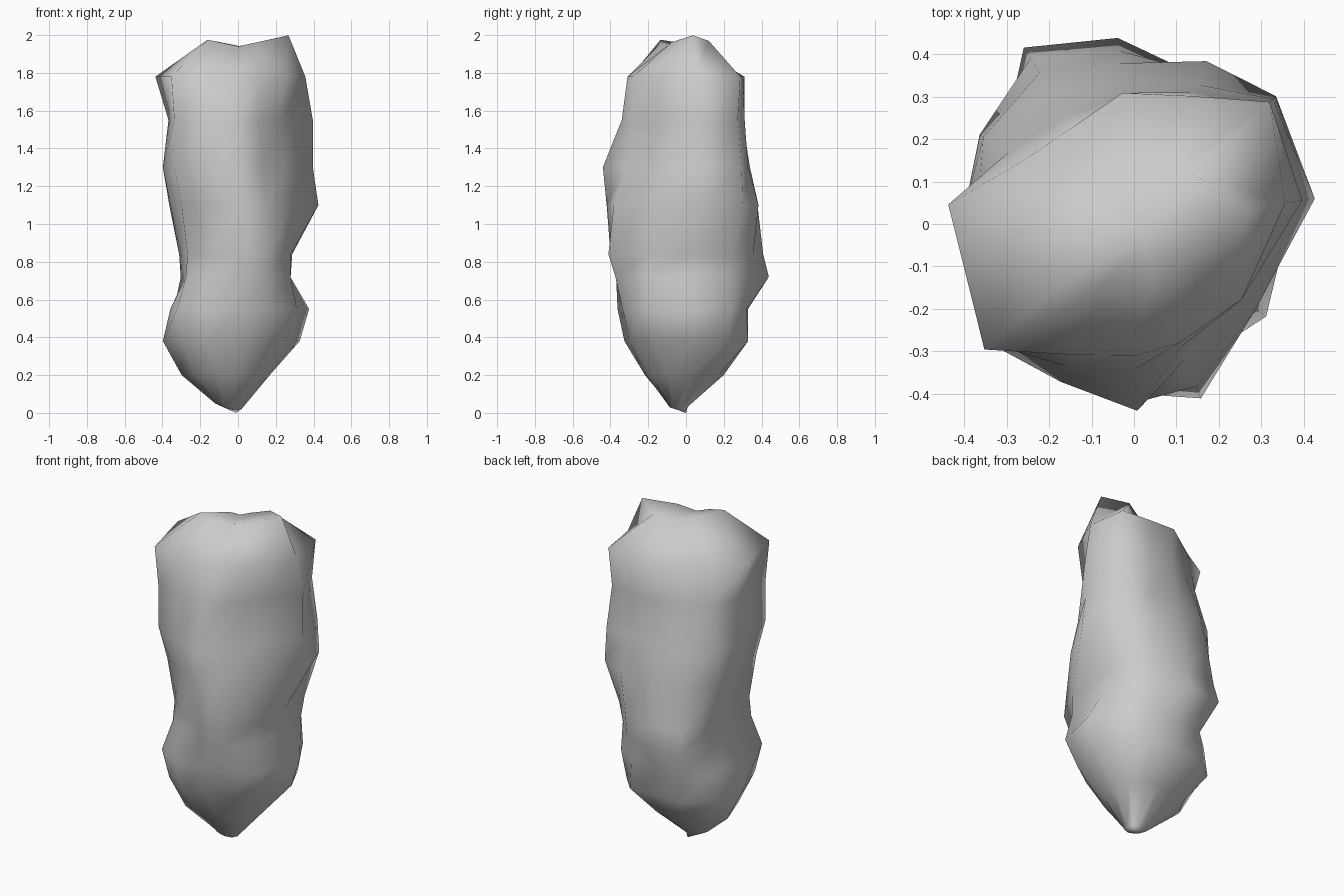
import bpy, bmesh
from math import sin, cos, radians

if "Cube" in bpy.data.objects:
    bpy.data.objects.remove(bpy.data.objects["Cube"])

# Directions of the boulder's main ridges and hollows, in degrees from +x
ANGLES = [radians(d) for d in (8, 42, 66, 95, 122, 150, 174, 220, 245, 271, 291, 325)]
SIDES = len(ANGLES)
# Cross-sections: height, then radius (in hundredths) in each direction
SECTIONS = [
    (0.20, (17, 18, 19, 20, 22, 27, 30, 29, 24, 21, 19, 17)),
    (0.38, (33, 33, 36, 33, 38, 41, 40, 38, 36, 30, 30, 31)),
    (0.55, (38, 36, 35, 33, 38, 39, 36, 42, 40, 34, 36, 38)),
    (0.72, (28, 35, 38, 44, 49, 35, 28, 36, 36, 37, 40, 34)),
    (0.84, (29, 37, 39, 41, 46, 36, 30, 35, 36, 40, 44, 34)),
    (1.10, (43, 45, 42, 38, 42, 42, 36, 39, 37, 42, 41, 35)),
    (1.30, (40, 44, 36, 34, 38, 41, 40, 44, 41, 44, 34, 31)),
    (1.55, (40, 41, 34, 30, 30, 34, 37, 44, 37, 34, 31, 26)),
    (1.78, (36, 43, 33, 31, 27, 30, 44, 46, 34, 31, 30, 31)),
    (1.94, (27, 18, 8, 4, 3, 4, 6, 21, 15, 10, 10, 13)),
]

bm = bmesh.new()

# Blunt foot just above the lowest point
rings = [[bm.verts.new((-0.05 + 0.07 * cos(a), -0.04 + 0.05 * sin(a), 0.035 - 0.014 * cos(a)))
          for a in ANGLES]]

# Body rings; the crest ring rises to a peak at each end
for z, radii in SECTIONS:
    rise = 0.22 if z > 1.9 else 0.0
    ring = []
    for a, r in zip(ANGLES, radii):
        x, y = r / 100 * cos(a), r / 100 * sin(a)
        ring.append(bm.verts.new((x, y, z + rise * abs(x))))
    rings.append(ring)

# Skin between rings
for low, high in zip(rings, rings[1:]):
    for i in range(SIDES):
        j = (i + 1) % SIDES
        bm.faces.new((low[i], low[j], high[j], high[i]))

# Bottom tip and shallow dip in the crest
tip = bm.verts.new((-0.01, 0.0, 0.0))
dip = bm.verts.new((0.02, -0.03, 1.94))
for i in range(SIDES):
    j = (i + 1) % SIDES
    bm.faces.new((tip, rings[0][j], rings[0][i]))
    bm.faces.new((dip, rings[-1][i], rings[-1][j]))

bmesh.ops.recalc_face_normals(bm, faces=bm.faces)
for f in bm.faces:
    f.smooth = True

mesh = bpy.data.meshes.new("boulder")
bm.to_mesh(mesh)
bm.free()
boulder = bpy.data.objects.new("boulder", mesh)
bpy.context.collection.objects.link(boulder)
